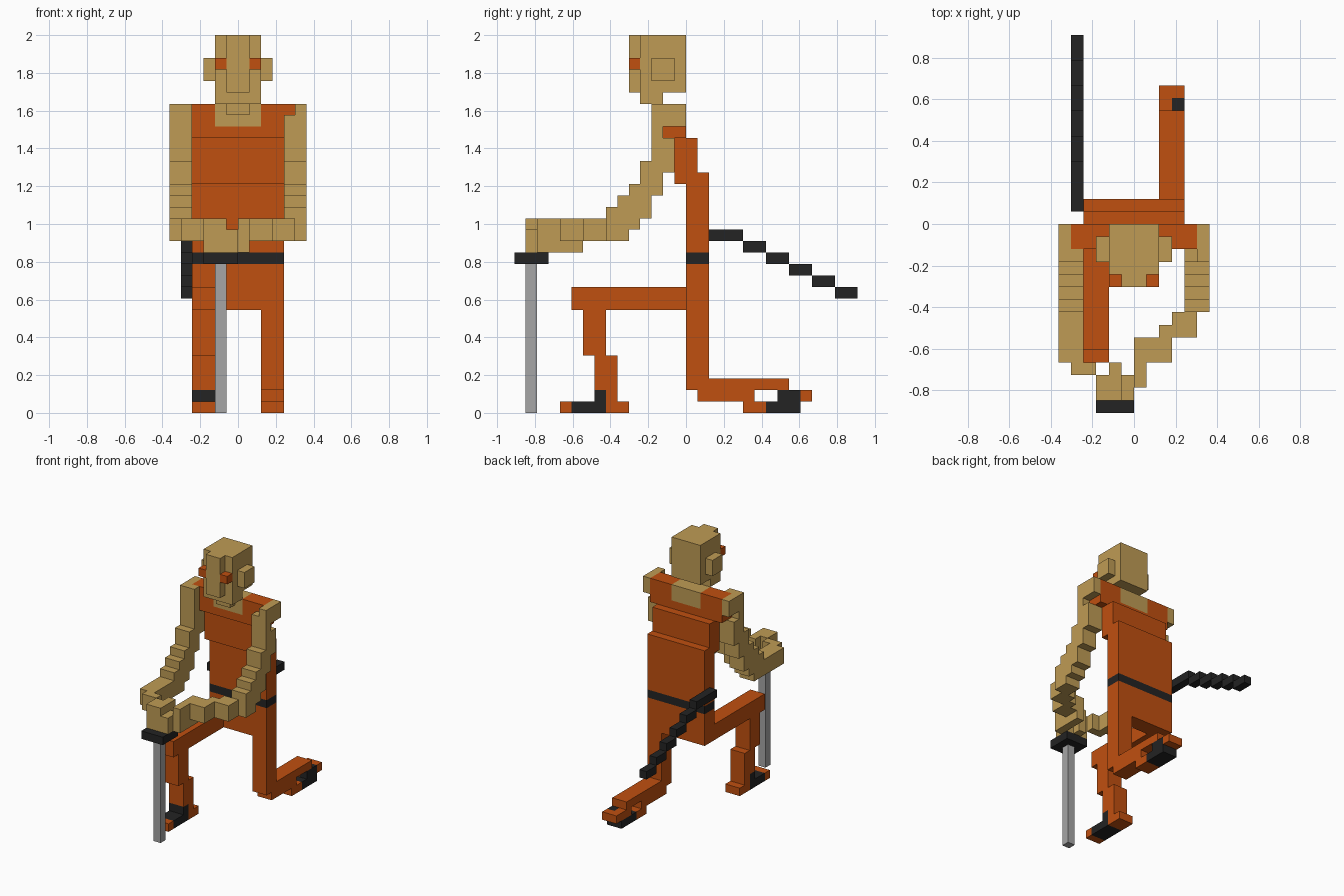
import bpy, bmesh

cube = bpy.data.objects.get("Cube")
if cube:
    bpy.data.objects.remove(cube, do_unlink=True)

U = 2 / 33  # size of one block


def material(name, rgb):
    m = bpy.data.materials.new(name)
    m.use_nodes = True
    m.diffuse_color = (*rgb, 1)
    m.node_tree.nodes["Principled BSDF"].inputs["Base Color"].default_value = (*rgb, 1)
    return m


TAN = material("tan skin", (0.52, 0.33, 0.09))
ORANGE = material("orange cloth", (0.53, 0.08, 0.005))
BLACK = material("black leather", (0.017, 0.017, 0.017))
GRAY = material("gray steel", (0.38, 0.38, 0.38))


def blocks(name, mat, *boxes):
    """One object from boxes given as x0, x1, y0, y1, z0, z1 in blocks."""
    bm = bmesh.new()
    for x0, x1, y0, y1, z0, z1 in boxes:
        for v in bmesh.ops.create_cube(bm, size=1)["verts"]:
            v.co = ((x1 if v.co.x > 0 else x0) * U,
                    (y1 if v.co.y > 0 else y0) * U,
                    (z1 if v.co.z > 0 else z0) * U)
    me = bpy.data.meshes.new(name)
    bm.to_mesh(me)
    bm.free()
    me.materials.append(mat)
    ob = bpy.data.objects.new(name, me)
    bpy.context.scene.collection.objects.link(ob)
    return ob


# Head: skull, raised face strip, chin, ears and eyes
blocks("head", TAN, (-2, 2, -4, 0, 28, 33))
blocks("face_strip", TAN, (-1, 1, -5, -4, 28, 33))
blocks("chin", TAN, (-2, 2, -4, -2, 27, 28))
blocks("neck", TAN, (-2, 2, -2, 0, 25, 27), (-1, 1, -3, -2, 26, 27))
for side, s in (("left", 1), ("right", -1)):
    a, b = sorted((2 * s, 3 * s))
    blocks(side + "_ear", TAN, (a, b, -3, -1, 29, 31))
    a, b = sorted((1 * s, 2 * s))
    blocks(side + "_eye", ORANGE, (a, b, -5, -4, 30, 31))

# Torso: stepped forward towards the shoulders, with a belt
blocks("shoulders", ORANGE, (-5, -2, -2, 0, 24, 27), (2, 5, -2, 0, 24, 27),
       (-2, 2, -2, 0, 24, 25))
blocks("chest", ORANGE, (-4, 4, -1, 1, 20, 24))
blocks("trunk", ORANGE, (-4, 4, 0, 2, 14, 21))
blocks("belt", BLACK, (-4, 4, 0, 2, 13, 14))
blocks("hips", ORANGE, (-4, 4, 0, 2, 9, 13))

# Upper arms: steps given as y0, y1, z0, z1
ARM = [(-3, -2, 24, 26), (-3, -1, 21, 24), (-4, -2, 20, 22), (-5, -2, 19, 20),
       (-6, -3, 18, 19), (-7, -3, 17, 18), (-7, -4, 16, 17), (-7, -5, 15, 16)]
for side, s in (("left", 1), ("right", -1)):
    a, b = sorted((4 * s, 6 * s))
    blocks(side + "_upper_arm", TAN, *[(a, b, *step) for step in ARM])
    a, b = sorted((5 * s, 6 * s))
    blocks(side + "_shoulder_cap", TAN, (a, b, -3, 0, 25, 27))
blocks("right_shoulder_block", TAN, (-5, -4, -3, -2, 26, 27))

# Forearms meeting at the hands
blocks("left_forearm", TAN, (3, 5, -9, -7, 15, 17), (2, 3, -9, -8, 15, 17),
       (0, 3, -11, -9, 15, 17))
blocks("right_forearm", TAN, (-6, -4, -11, -7, 15, 17), (-5, -3, -12, -11, 15, 17))
blocks("right_hand", TAN, (-3, -1, -14, -12, 14, 17), (-1, 0, -14, -12, 14, 16),
       (-2, -1, -12, -11, 14, 17))
blocks("left_hand", TAN, (0, 1, -13, -11, 14, 17), (0, 1, -11, -9, 14, 15))

# Sword and the scabbard stepping down behind the hip
blocks("sword_guard", BLACK, (-3, 0, -15, -12, 13, 14))
blocks("sword_blade", GRAY, (-2, -1, -14, -13, 0, 13))
blocks("scabbard", BLACK, (-5, -4, 1, 5, 15, 16),
       *[(-5, -4, 5 + 2 * i, 7 + 2 * i, 14 - i, 15 - i) for i in range(5)])

# Right leg: raised knee, foot flat on the ground
blocks("right_thigh", ORANGE, (-4, -2, -10, 0, 9, 11))
blocks("right_shin", ORANGE, (-4, -2, -9, -7, 5, 9), (-4, -2, -8, -6, 2, 5),
       (-4, -2, -7, -6, 1, 2))
blocks("right_foot", ORANGE, (-4, -2, -11, -10, 0, 1), (-4, -2, -7, -5, 0, 1))
blocks("right_sandal", BLACK, (-4, -2, -10, -7, 0, 1), (-4, -2, -8, -7, 1, 2))

# Left leg: kneeling, shin stretched behind
blocks("left_thigh", ORANGE, (2, 4, 0, 2, 2, 9))
blocks("left_shin", ORANGE, (2, 4, 2, 9, 2, 3), (2, 4, 1, 6, 1, 2))
blocks("left_foot", ORANGE, (2, 4, 5, 7, 0, 1), (2, 4, 10, 11, 1, 2),
       (2, 3, 8, 10, 1, 2))
blocks("left_sandal", BLACK, (2, 4, 7, 10, 0, 1), (3, 4, 8, 10, 1, 2))
